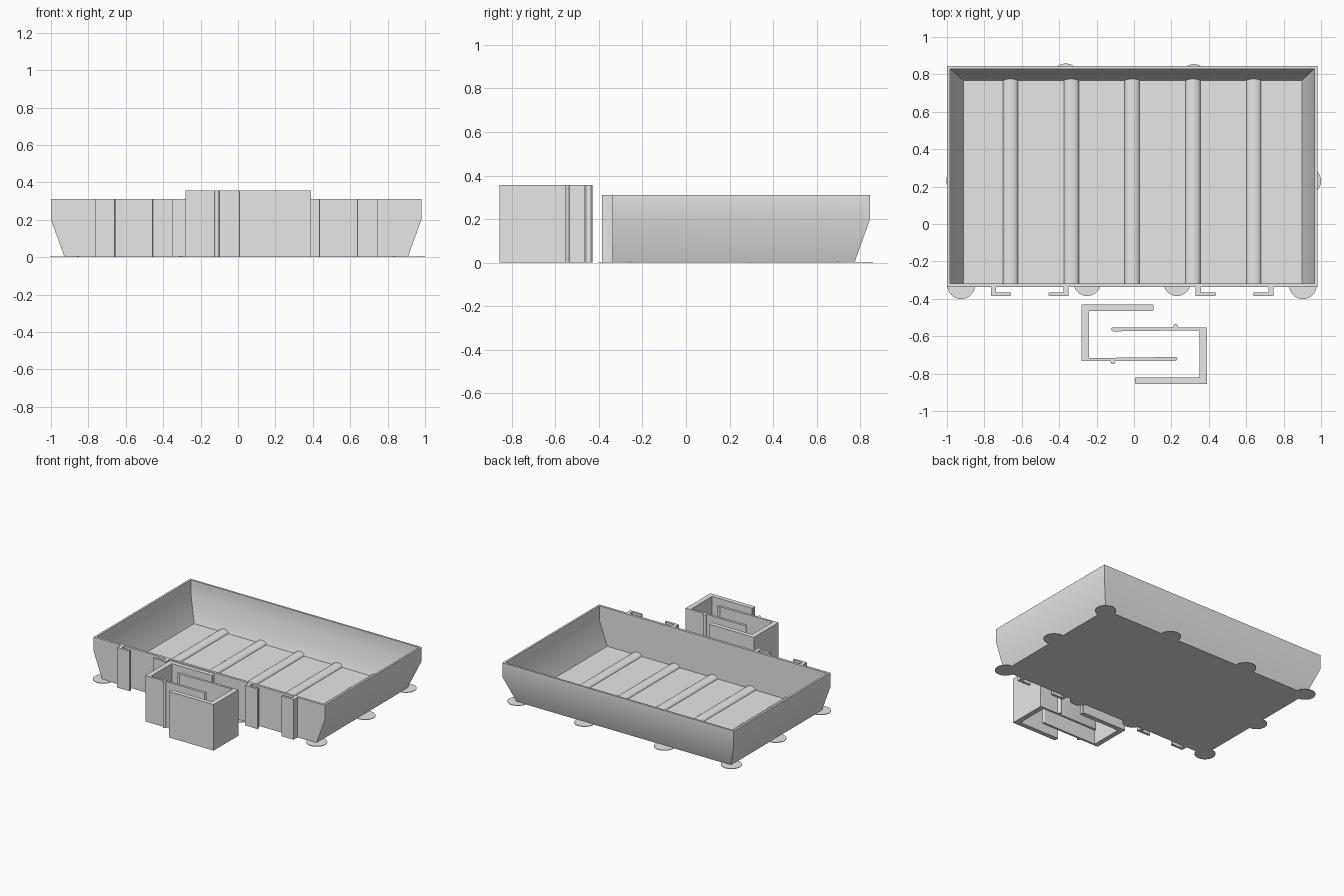
import bpy, bmesh, math

if "Cube" in bpy.data.objects:
    bpy.data.objects.remove(bpy.data.objects["Cube"])

grey = bpy.data.materials.new("light grey")
grey.diffuse_color = (0.8, 0.8, 0.8, 1)
grey.use_nodes = True
grey.node_tree.nodes["Principled BSDF"].inputs["Base Color"].default_value = grey.diffuse_color
CX = -0.01  # tray centre line


def finish(name, bm):
    bmesh.ops.recalc_face_normals(bm, faces=bm.faces)
    me = bpy.data.meshes.new(name)
    bm.to_mesh(me)
    bm.free()
    me.materials.append(grey)
    ob = bpy.data.objects.new(name, me)
    bpy.context.collection.objects.link(ob)
    bpy.ops.object.select_all(action='DESELECT')
    ob.select_set(True)
    bpy.context.view_layer.objects.active = ob
    bpy.ops.object.shade_smooth_by_angle(angle=math.radians(30))
    return ob


def loft(name, rings):
    """Join successive rings of points and cap both ends."""
    bm = bmesh.new()
    loops = [[bm.verts.new(p) for p in ring] for ring in rings]
    n = len(loops[0])
    for a, b in zip(loops, loops[1:]):
        for i in range(n):
            j = (i + 1) % n
            bm.faces.new((a[i], a[j], b[j], b[i]))
    bm.faces.new(loops[0])
    bm.faces.new(loops[-1])
    return finish(name, bm)


def extrude(name, outline, z0, z1):
    return loft(name, [[(x, y, z) for x, y in outline] for z in (z0, z1)])


def rect(x0, x1, y0, y1, z):
    return [(x0, y0, z), (x1, y0, z), (x1, y1, z), (x0, y1, z)]


def arc(cx, cy, r, a0, a1, n):
    return [(cx + r * math.cos(math.radians(a0 + (a1 - a0) * i / n)),
             cy + r * math.sin(math.radians(a0 + (a1 - a0) * i / n))) for i in range(n + 1)]


# Tray: sloping sides and back, upright front
loft("tray", [
    rect(-0.927, 0.908, -0.337, 0.773, 0),
    rect(-1.0, 0.98, -0.337, 0.845, 0.2),
    rect(-1.0, 0.98, -0.337, 0.845, 0.31),
    rect(-0.984, 0.965, -0.318, 0.83, 0.31),
    rect(-0.984, 0.965, -0.318, 0.83, 0.2),
    rect(-0.912, 0.897, -0.318, 0.767, 0.015),
])

# Rounded ribs across the tray floor
for i in range(5):
    x = CX + (i - 2) * 0.325
    section = [(px, 0.014 + pz * 0.6) for px, pz in arc(x, 0, 0.04, 0, 180, 12)]
    loft("floor_rib", [[(px, y, pz) for px, pz in section] for y in (-0.32, 0.774)])

# Thin round pads under the tray edge
pads = [(-0.924, -0.327), (-0.25, -0.311), (0.23, -0.311), (0.903, -0.327),
        (-0.924, 0.765), (-0.365, 0.784), (0.32, 0.781), (0.903, 0.765),
        (-0.93, 0.23), (0.926, 0.23)]
for x, y in pads:
    extrude("corner_pad", arc(x, y, 0.074, 0, 348.75, 31), 0, 0.004)

# Hooked rails on the tray front, in facing pairs
hook = [(-0.765, -0.33), (-0.765, -0.385), (-0.66, -0.385), (-0.656, -0.377),
        (-0.66, -0.367), (-0.738, -0.367), (-0.738, -0.33)]
for pair in (1, -1):
    for facing in (1, -1):
        pts = []
        for x, y in hook:
            px = x if facing == 1 else -1.115 - x
            pts.append((px if pair == 1 else 2 * CX - px, y))
        extrude("hook_rail", pts, 0, 0.31)

# Holder halves: two interlocking C profiles, one turned half a circle
half = [(-0.28, -0.43), (0.101, -0.43), (0.105, -0.435), (0.105, -0.46), (0.101, -0.465),
        (-0.241, -0.465), (-0.241, -0.717), (0.212, -0.717)]
half += arc(0.221, -0.7215, 0.0105, 155, -90, 8)          # rounded catch at the tip
half += [(-0.102, -0.732)]
half += arc(-0.112, -0.738, 0.012, 0, -180, 8)            # outer catch
half += [(-0.126, -0.732), (-0.28, -0.732)]
turned = [(0.11 - x, -1.285 - y) for x, y in half]
extrude("holder_half_left", half, 0, 0.356)
extrude("holder_half_right", turned, 0, 0.356)
